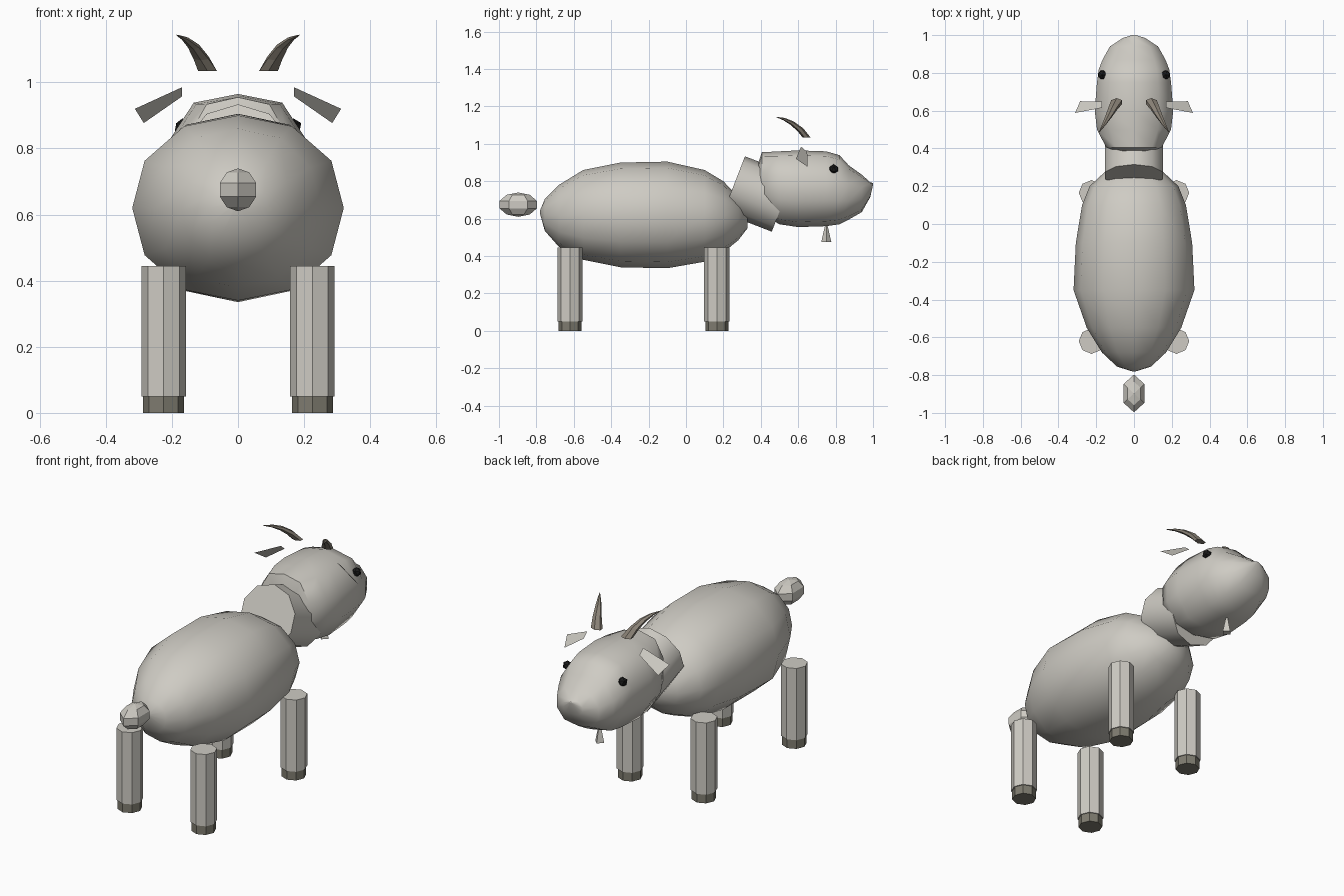
import bpy, bmesh, math
from mathutils import Vector, Matrix

cube = bpy.data.objects.get("Cube")
if cube:
    bpy.data.objects.remove(cube)


def material(name, rgb):
    m = bpy.data.materials.new(name)
    m.use_nodes = True
    m.diffuse_color = (*rgb, 1)
    m.node_tree.nodes["Principled BSDF"].inputs["Base Color"].default_value = (*rgb, 1)
    return m


WOOL = material("pale wool", (0.62, 0.60, 0.55))
HOOF = material("dark hoof", (0.21, 0.20, 0.16))
HORN = material("brown horn", (0.25, 0.22, 0.18))
BLACK = material("black eye", (0.01, 0.01, 0.01))


def finish(name, bm, mat, smooth=None):
    bmesh.ops.recalc_face_normals(bm, faces=bm.faces)
    mesh = bpy.data.meshes.new(name)
    bm.to_mesh(mesh)
    bm.free()
    mesh.materials.append(mat)
    ob = bpy.data.objects.new(name, mesh)
    bpy.context.collection.objects.link(ob)
    if smooth:
        bpy.ops.object.select_all(action="DESELECT")
        ob.select_set(True)
        bpy.context.view_layer.objects.active = ob
        bpy.ops.object.shade_smooth_by_angle(angle=math.radians(smooth))
    return ob


def loft(name, rings, sides, mat, power=2.0, smooth=None):
    """Skin rings given as (centre, u axis, v axis), with squareness set by power."""
    bm = bmesh.new()
    loops = []
    for c, u, v in rings:
        loop = []
        for i in range(sides):
            a = 2 * math.pi * i / sides + math.pi / 2
            ca, sa = math.cos(a), math.sin(a)
            k = (abs(ca) ** power + abs(sa) ** power) ** (-1 / power)
            loop.append(bm.verts.new(Vector(c) + (Vector(u) * ca + Vector(v) * sa) * k))
        loops.append(loop)
    for p, q in zip(loops, loops[1:]):
        for i in range(sides):
            j = (i + 1) % sides
            bm.faces.new((p[i], p[j], q[j], q[i]))
    bm.faces.new(loops[0])
    bm.faces.new(loops[-1])
    return finish(name, bm, mat, smooth)


def barrel(name, table, sides, power):
    rings = [((0, y, z), (rx, 0, 0), (0, 0, rz)) for y, z, rx, rz in table]
    return loft(name, rings, sides, WOOL, power, 50)


def column(name, x, y, z0, z1, r0, r1, sides, mat):
    rings = [((x, y, z), (r, 0, 0), (0, r, 0)) for z, r in ((z0, r0), (z1, r1))]
    return loft(name, rings, sides, mat)


# Body and head: lofted along their length (y, centre z, half width, half height)
barrel("body", [
    (-.78, .635, .01, .01), (-.755, .62, .09, .085), (-.68, .615, .17, .165),
    (-.55, .62, .25, .24), (-.35, .62, .32, .28), (-.1, .62, .308, .285),
    (.1, .615, .275, .245), (.2, .61, .235, .19), (.28, .6, .15, .115),
    (.33, .6, .06, .05)], 12, 2.15)
barrel("head", [
    (.375, .79, .06, .07), (.405, .79, .15, .165), (.5, .765, .2, .195),
    (.6, .76, .212, .205), (.75, .76, .2, .2), (.82, .755, .19, .185),
    (.87, .74, .17, .145), (.94, .735, .13, .1), (.985, .755, .06, .04),
    (1, .785, .01, .005)], 10, 2.6)

# Neck: slanted cylinder
axis, up = Vector((0, .93, -.36)), Vector((0, .36, .93))
mid = Vector((0, .387, .732))
loft("neck", [(mid + axis * s, (.1625, 0, 0), up * .1625) for s in (-.14, .14)],
     10, WOOL, 2, 40)

# Tail: faceted puff
bm = bmesh.new()
bmesh.ops.create_uvsphere(bm, u_segments=6, v_segments=5, radius=1,
                          matrix=Matrix.Translation((0, -.897, .675))
                          @ Matrix.Diagonal((.067, .105, .065, 1)))
finish("tail", bm, WOOL)

# Beard: small four-sided cone, wide end down
column("beard", 0, .75, .475, .585, .027, .002, 4, WOOL)

for s, side in ((1, "left"), (-1, "right")):
    # Legs and hooves
    for y, end in ((.165, "head_end"), (-.62, "tail_end")):
        column(f"{side}_{end}_leg", s * .225, y, .05, .445, .0675, .0675, 8, WOOL)
        column(f"{side}_{end}_hoof", s * .225, y, 0, .05, .062, .062, 8, HOOF)

    # Ear: flat flaring leaf
    bm = bmesh.new()
    bm.faces.new([bm.verts.new((s * x, y, z)) for x, y, z in (
        (.17, .615, .985), (.17, .648, .957), (.285, .65, .877), (.312, .588, .92))])
    finish(f"{side}_ear", bm, WOOL)

    # Horn: tapered, sweeping back and outward
    rings = []
    for x, y, z, r, tilt in ((.092, .645, 1.034, .033, 0), (.112, .612, 1.075, .026, 30),
                             (.135, .568, 1.11, .019, 50), (.16, .525, 1.132, .011, 65),
                             (.185, .485, 1.143, .002, 75)):
        t = math.radians(tilt)
        rings.append(((s * x, y, z), (r, 0, 0),
                      (0, .65 * r * math.cos(t), .65 * r * math.sin(t))))
    loft(f"{side}_horn", rings, 6, HORN)

    # Eye
    bm = bmesh.new()
    bmesh.ops.create_icosphere(bm, subdivisions=1, radius=.026,
                               matrix=Matrix.Translation((s * .168, .79, .865)))
    finish(f"{side}_eye", bm, BLACK)
